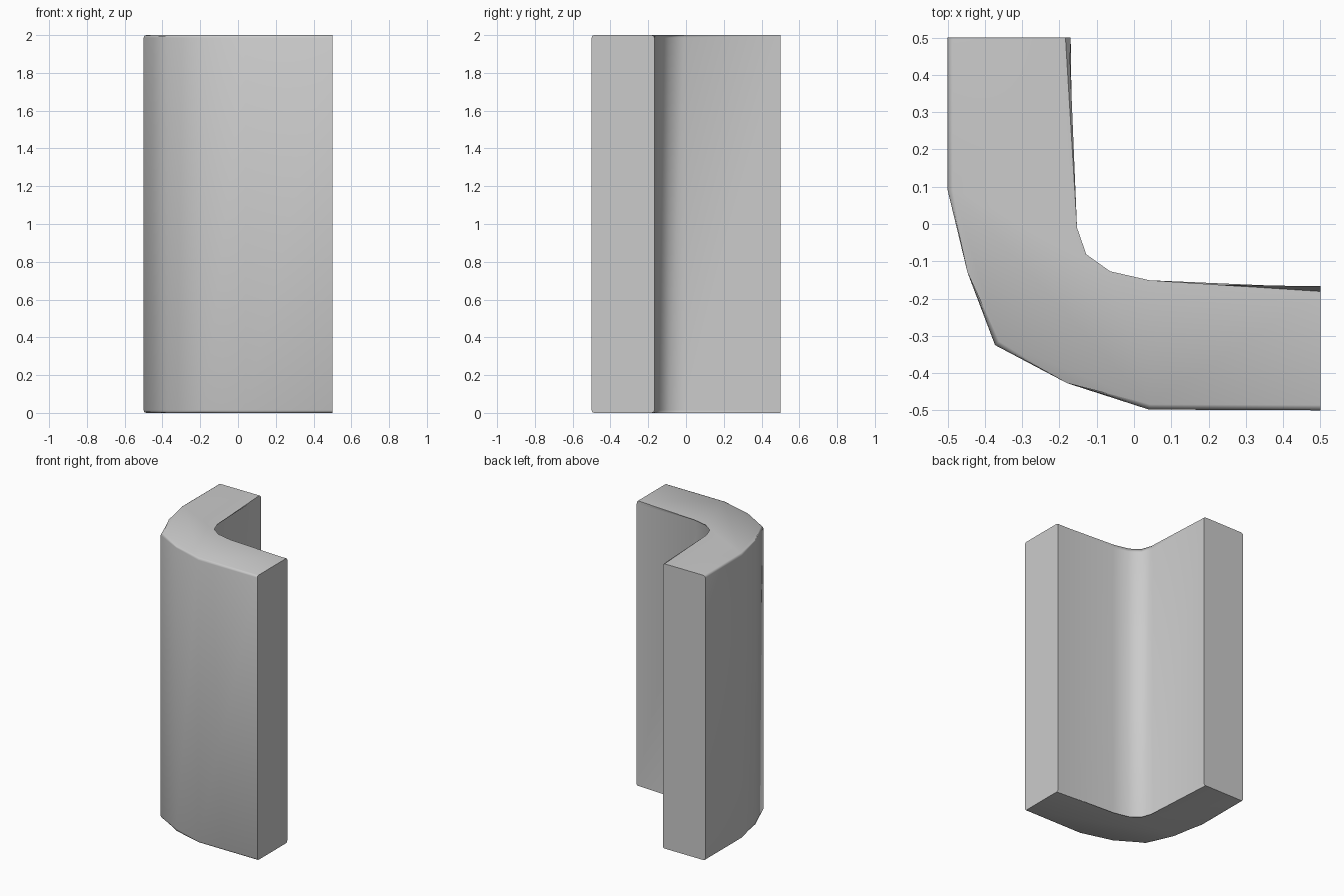
import bpy, bmesh, math

if "Cube" in bpy.data.objects:
    bpy.data.objects.remove(bpy.data.objects["Cube"])

HEIGHT = 2.0

# Plan of the curved corner wall: outer wall, then inner wall back again
outer = [(-0.5, 0.5), (-0.5, 0.09), (-0.447, -0.13), (-0.373, -0.325),
         (-0.18, -0.427), (0.04, -0.498), (0.5, -0.5)]
inner = [(0.5, -0.167), (0.04, -0.165), (-0.07, -0.14), (-0.14, -0.09),
         (-0.167, -0.012), (-0.17, 0.5)]
plan = outer + inner

bm = bmesh.new()
low = [bm.verts.new((x, y, 0)) for x, y in plan]
high = [bm.verts.new((x, y, HEIGHT)) for x, y in plan]
bm.faces.new(low[::-1])
bm.faces.new(high)
n = len(plan)
for i in range(n):
    j = (i + 1) % n
    bm.faces.new((low[i], low[j], high[j], high[i]))

# Round the top and bottom rims of the two long walls, leaving the ends square
end_edges = {len(outer) - 1, n - 1}
rims = [bm.edges.get((ring[i], ring[(i + 1) % n]))
        for ring in (low, high) for i in range(n) if i not in end_edges]
bmesh.ops.bevel(bm, geom=rims, offset=0.014, offset_type='OFFSET',
                segments=2, profile=0.5, affect='EDGES', clamp_overlap=True)
bmesh.ops.recalc_face_normals(bm, faces=bm.faces)

mesh = bpy.data.meshes.new("corner_wall")
bm.to_mesh(mesh)
bm.free()
wall = bpy.data.objects.new("corner_wall", mesh)
bpy.context.collection.objects.link(wall)

# Smooth curved walls, sharp square ends
bpy.context.view_layer.objects.active = wall
wall.select_set(True)
bpy.ops.object.shade_smooth_by_angle(angle=math.radians(50))
